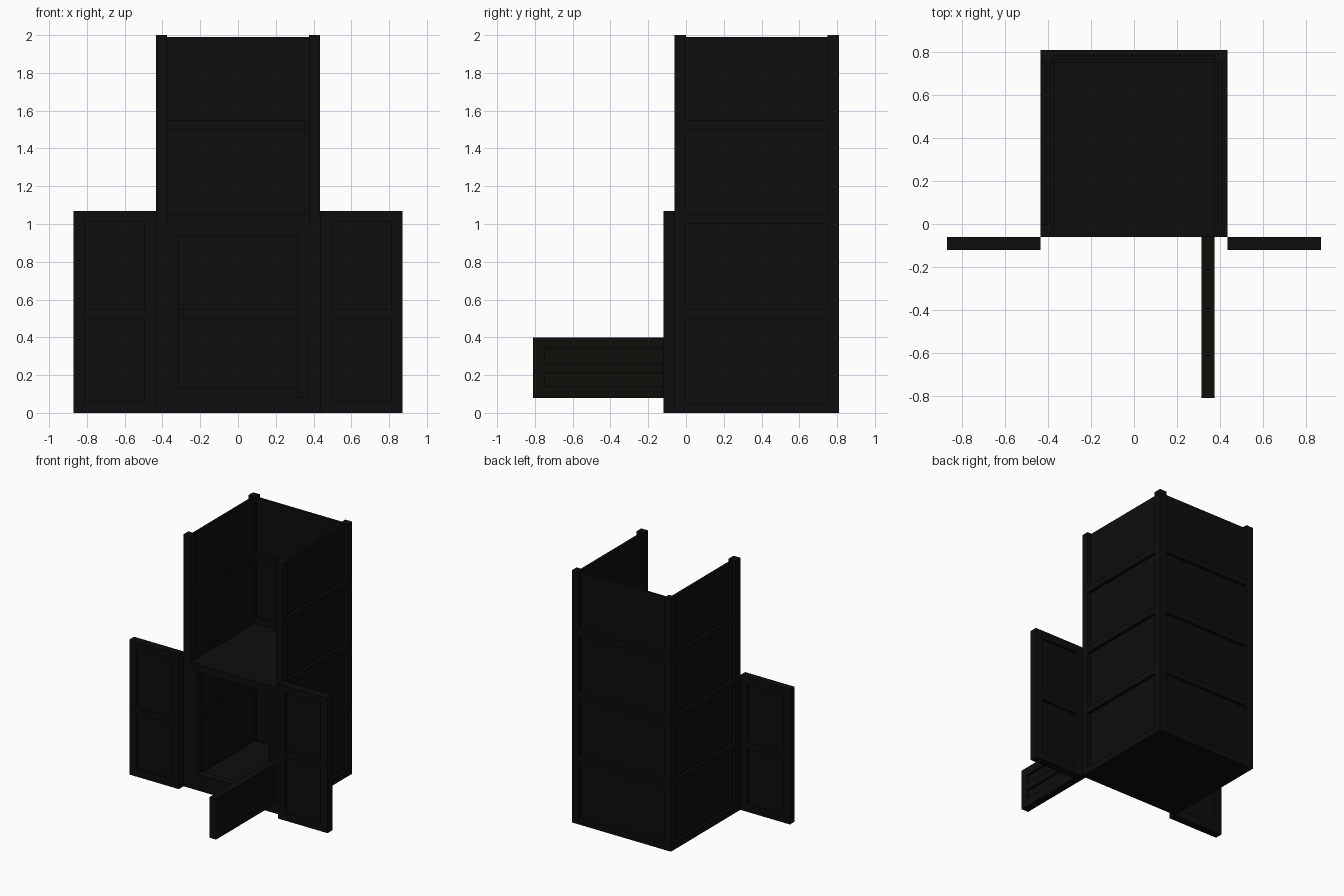
import bpy, bmesh

if "Cube" in bpy.data.objects:
    bpy.data.objects.remove(bpy.data.objects["Cube"])

def material(name, rgb):
    m = bpy.data.materials.new(name)
    m.diffuse_color = (*rgb, 1)
    m.use_nodes = True
    m.node_tree.nodes["Principled BSDF"].inputs["Base Color"].default_value = m.diffuse_color
    return m

black = material("charcoal black", (0.004, 0.004, 0.004))
brown = material("dark brown black", (0.0045, 0.004, 0.003))

def boxes(name, parts, mat=black):
    """One object from a list of (x0,x1,y0,y1,z0,z1) boxes."""
    bm = bmesh.new()
    for x0, x1, y0, y1, z0, z1 in parts:
        r = bmesh.ops.create_cube(bm, size=1)
        for v in r["verts"]:
            v.co.x = x0 + (v.co.x + 0.5) * (x1 - x0)
            v.co.y = y0 + (v.co.y + 0.5) * (y1 - y0)
            v.co.z = z0 + (v.co.z + 0.5) * (z1 - z0)
    me = bpy.data.meshes.new(name)
    bm.to_mesh(me)
    bm.free()
    me.materials.append(mat)
    ob = bpy.data.objects.new(name, me)
    bpy.context.collection.objects.link(ob)
    return ob

P = 0.06             # post and door thickness
X = 0.435            # half width
F, B = -0.06, 0.81   # front and back
XI = X - P

# four corner posts
for sx, side in ((-1, "left"), (1, "right")):
    xs = sorted((sx * X, sx * XI))
    boxes(side + "_front_post", [(*xs, F, F + P, 0, 2)])
    boxes(side + "_back_post", [(*xs, B - P, B, 0, 2)])

# recessed wall panels with protruding horizontal rails
R0, R1 = 0.025, 0.045
levels = (0.0, 0.5, 1.0, 1.5)
for sx, side in ((-1, "left"), (1, "right")):
    xs = sorted((sx * (X - R0), sx * (X - R1)))
    boxes(side + "_wall", [(*xs, F + P, B - P, 0, 1.99)])
    xr = sorted((sx * X, sx * XI))
    boxes(side + "_rails", [(*xr, F + P, B - P, z, z + 0.05) for z in levels])
boxes("back_wall", [(-XI, XI, B - R1, B - R0, 0, 1.99)])
boxes("back_rails", [(-XI, XI, B - P, B, z, z + 0.05) for z in levels])

# floor and middle shelf
boxes("floor", [(-XI, XI, F, B - P, 0, 0.07)])
boxes("shelf", [(-XI, XI, F, B - P, 0.94, 1.0)])

# frame around the lower front opening
boxes("opening_frame", [(-XI, -XI + P, F, F + P, 0.07, 0.94),
                        (XI - P, XI, F, F + P, 0.07, 0.94),
                        (-XI + P, XI - P, F, F + P, 0.07, 0.13)])

def door_parts(u0, u1, z0, z1, mid):
    """Framed door in (u, z): frame strips and a recessed panel."""
    frame = [(u0, u0 + P, z0, z1), (u1 - P, u1, z0, z1)]
    frame += [(u0 + P, u1 - P, z, z + w) for z, w in
              ((z0, P), (z1 - P, P), (mid - 0.025, 0.05))]
    return frame, (u0 + P, u1 - P, z0 + P, z1 - P)

# pair of swung-open front doors
for sx, side in ((-1, "left"), (1, "right")):
    u0, u1 = sorted((sx * X, sx * 2 * X))
    frame, (a, b, c, d) = door_parts(u0, u1, 0, 1.07, 0.525)
    boxes(side + "_door_frame", [(p, q, -0.12, -0.06, r, s) for p, q, r, s in frame])
    boxes(side + "_door_panel", [(a, b, -0.10, -0.08, c, d)])

# small inner hatch, opened straight forward
frame, (a, b, c, d) = door_parts(-0.81, F, 0.08, 0.4, 0.24)
boxes("hatch_frame", [(XI - P, XI, p, q, r, s) for p, q, r, s in frame], brown)
boxes("hatch_panel", [(XI - 0.04, XI - 0.02, a, b, c, d)], brown)
